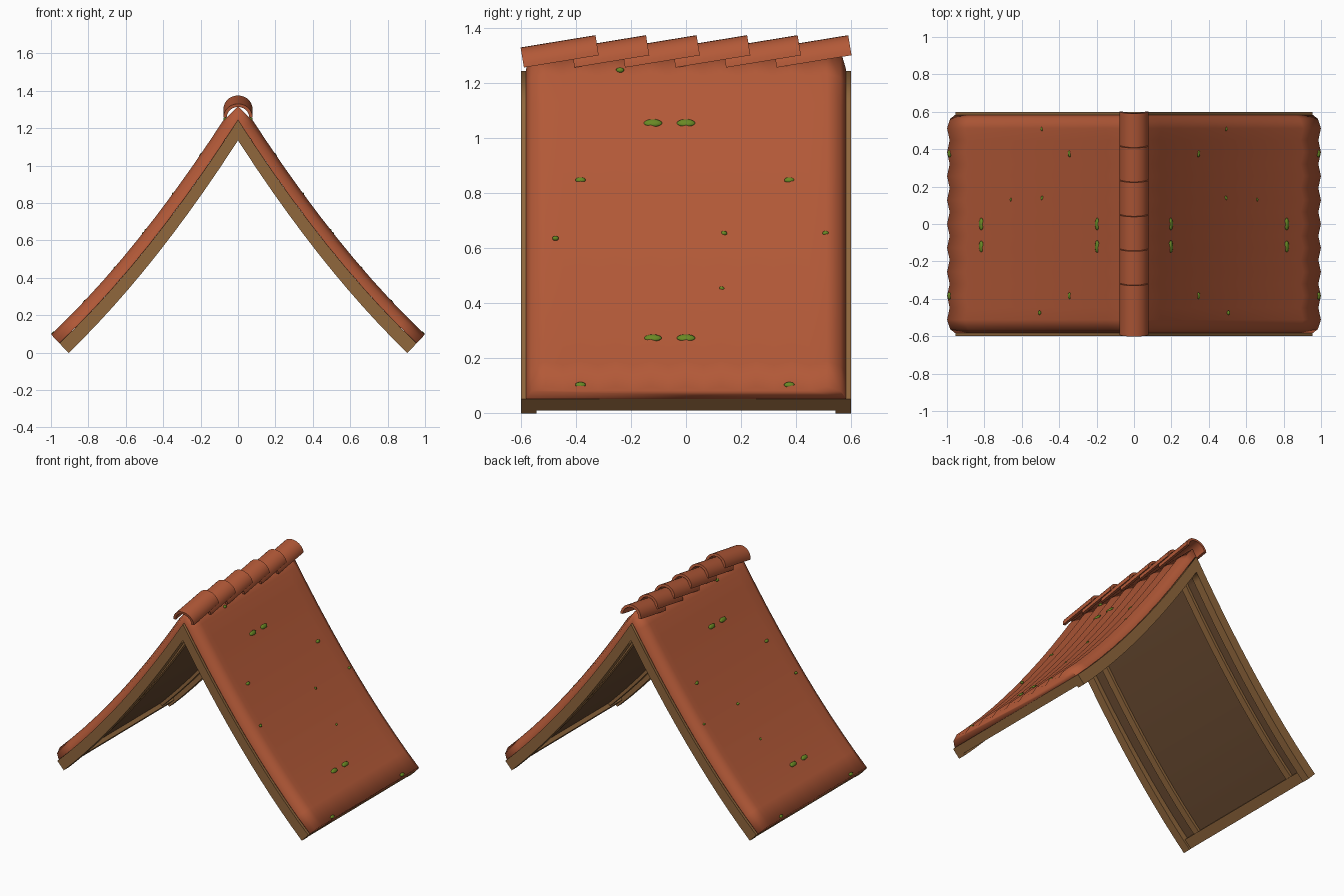
import bpy, bmesh, math
from mathutils import Vector, Matrix

if "Cube" in bpy.data.objects:
    bpy.data.objects.remove(bpy.data.objects["Cube"])

SPAN = 0.955   # half width of the rafters' top line
COVER = 0.0645  # height of the clay wave crests above the rafters


def material(name, rgb):
    m = bpy.data.materials.new(name)
    m.diffuse_color = (*rgb, 1)
    m.use_nodes = True
    m.node_tree.nodes["Principled BSDF"].inputs["Base Color"].default_value = m.diffuse_color
    return m


CLAY = material("terracotta", (0.45, 0.1, 0.039))
WOOD = material("rafter wood", (0.28, 0.135, 0.046))
BOARD = material("dark boards", (0.14, 0.068, 0.03))
MOSS = material("moss green", (0.14, 0.25, 0.018))


def slope_point(t, y, d):
    """Point on the sagging roof slope, t = 0 ridge .. 1 eave, raised d along the normal."""
    x = t * SPAN
    z = 1.245 - 1.557 * x + 0.32 * x * x
    s = 1.557 - 0.64 * x
    k = math.sqrt(1 + s * s)
    if t == 0:                       # mitre at the ridge
        return Vector((0, y, z + min(d * k, 0.072)))
    return Vector((x + d * s / k, y, z + d / k))


def finish(name, bm, mat, mirror=True, angle=40):
    bmesh.ops.recalc_face_normals(bm, faces=bm.faces[:])
    me = bpy.data.meshes.new(name)
    bm.to_mesh(me)
    bm.free()
    me.materials.append(mat)
    ob = bpy.data.objects.new(name, me)
    bpy.context.collection.objects.link(ob)
    bpy.ops.object.select_all(action='DESELECT')
    bpy.context.view_layer.objects.active = ob
    ob.select_set(True)
    bpy.ops.object.shade_smooth_by_angle(angle=math.radians(angle))
    if mirror:
        ob.modifiers.new("mirror", 'MIRROR').use_axis[0] = True
    return ob


def sweep(name, mat, ts, ys, lo, hi, angle=40):
    """Strip following the slope; lo(t) and hi(t, y) are heights above the rafter line."""
    bm = bmesh.new()
    rings = []
    for t in ts:
        pts = [slope_point(t, ys[0], lo(t))]
        pts += [slope_point(t, y, hi(t, y)) for y in ys]
        pts.append(slope_point(t, ys[-1], lo(t)))
        rings.append([bm.verts.new(p) for p in pts])
    n = len(rings[0])
    for a, b in zip(rings, rings[1:]):
        for i in range(n):
            j = (i + 1) % n
            bm.faces.new((a[i], a[j], b[j], b[i]))
    bm.faces.new(rings[-1])
    if ts[0] > 0:
        bm.faces.new(rings[0][::-1])
    return finish(name, bm, mat, angle=angle)


def steps(a, b, n):
    return [a + (b - a) * i / n for i in range(n + 1)]


# Clay covering: corrugated down the slope, edges falling to the rafters
def clay_height(t, y):
    if abs(y) > 0.575:
        return 0.004
    if abs(y) > 0.53:
        return COVER * 0.62
    return COVER - 0.02 * (round(abs(y) / 0.064) % 2)


clay_ys = [-0.582, -0.563] + steps(-0.512, 0.512, 16) + [0.563, 0.582]
sweep("clay_covering", CLAY, [0, 0.03] + steps(0.1, 1, 9), clay_ys,
      lambda t: 0.0, clay_height, 180)

# Boards and timber frame underneath
ts = steps(0, 1, 12)
sweep("under_boards", BOARD, steps(0, 0.98, 12), [-0.55, 0.55],
      lambda t: -0.03, lambda t, y: -0.001)
for side, sg in (("front", -1), ("back", 1)):
    sweep(side + "_edge_rafter", WOOD, ts, sorted((sg * 0.545, sg * 0.6)),
          lambda t: -0.0595 - 0.012 * t, lambda t, y: 0.0)
    sweep(side + "_inner_rafter", WOOD, steps(0, 0.97, 12), sorted((sg * 0.42, sg * 0.465)),
          lambda t: -0.05, lambda t, y: -0.01)
sweep("eave_beam", WOOD, [0.95, 1.0], [-0.546, 0.546],
      lambda t: -0.057, lambda t, y: 0.0)

# Ridge caps: overlapping tilted half pipes
bm = bmesh.new()
tilt = Matrix.Rotation(math.radians(9.3), 4, 'X')
rings = []
for y in (0.0, 0.276):
    ring = []
    for r, order in ((0.078, range(15)), (0.06, range(14, -1, -1))):
        for i in order:
            a = math.pi * i / 14
            p = tilt @ Vector((r * math.cos(a), y, r * 0.95 * math.sin(a)))
            ring.append(bm.verts.new(p + Vector((0, -0.59, 1.257))))
    rings.append(ring)
n = len(rings[0])
for i in range(n):
    j = (i + 1) % n
    bm.faces.new((rings[0][i], rings[0][j], rings[1][j], rings[1][i]))
for r in rings:                      # end faces as quads across the pipe wall
    for i in range(14):
        bm.faces.new((r[i], r[i + 1], r[n - 2 - i], r[n - 1 - i]))
caps = finish("ridge_caps", bm, CLAY, mirror=False)
arr = caps.modifiers.new("row", 'ARRAY')
arr.use_relative_offset = False
arr.use_constant_offset = True
arr.constant_offset_displace = (0, 0.184, 0)
arr.count = 6

# Moss tufts on the wave crests: (slope position, y, half width)
tufts = [(0.155, -0.12, 0.034), (0.155, 0.0, 0.034), (0.31, -0.384, 0.019), (0.31, 0.376, 0.019),
         (0.465, 0.138, 0.012), (0.465, 0.508, 0.012), (0.81, -0.12, 0.032), (0.81, 0.0, 0.034),
         (0.99, -0.384, 0.02), (0.99, 0.376, 0.02), (0.02, -0.24, 0.015),
         (0.48, -0.475, 0.012), (0.64, 0.13, 0.01)]
bm = bmesh.new()
for t, y, w in tufts:
    p = slope_point(t, y, COVER - 0.005)
    up = (slope_point(t, y, COVER + 0.1) - p).normalized()
    side = Vector((0, 1, 0))
    rot = Matrix((side, up.cross(side), up)).transposed().to_4x4()
    m = Matrix.Translation(p) @ rot @ Matrix.Diagonal((w, 0.005 + w * 0.33, 0.009, 1))
    bmesh.ops.create_icosphere(bm, subdivisions=2, radius=1, matrix=m)
finish("moss_tufts", bm, MOSS)
